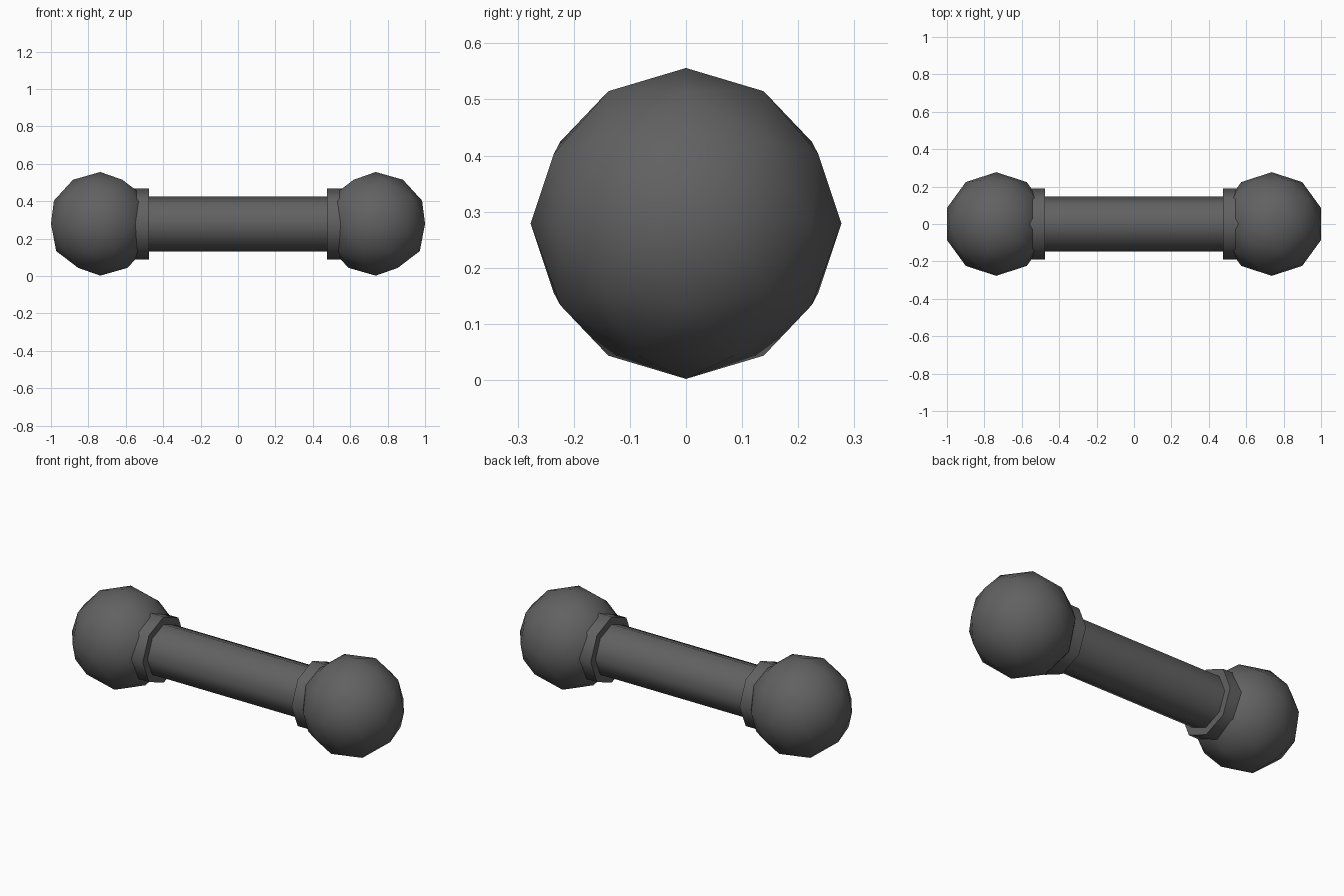
import bpy, math

if "Cube" in bpy.data.objects:
    bpy.data.objects.remove(bpy.data.objects["Cube"])

AXIS_Z = 0.279      # height of the bar axis

iron = bpy.data.materials.new("dark grey iron")
iron.diffuse_color = (0.12, 0.12, 0.12, 1)
iron.use_nodes = True
iron.node_tree.nodes["Principled BSDF"].inputs["Base Color"].default_value = iron.diffuse_color


def finish(obj, name, angle):
    obj.name = name
    obj.data.materials.append(iron)
    bpy.ops.object.shade_smooth_by_angle(angle=math.radians(angle))


def octagon_bar(name, x0, x1, radius):
    """Eight-sided cylinder along x, with a corner on top."""
    bpy.ops.mesh.primitive_cylinder_add(
        vertices=8, radius=radius, depth=abs(x1 - x0),
        location=((x0 + x1) / 2, 0, AXIS_Z), rotation=(0, math.pi / 2, 0))
    finish(bpy.context.object, name, 60)


# Handle
octagon_bar("handle", -0.5, 0.5, 0.147)

for side, label in ((1, "right"), (-1, "left")):
    # Collar between handle and weight
    octagon_bar(label + "_collar", side * 0.475, side * 0.57, 0.19)
    # Ball weight, turned so both ends mirror each other
    bpy.ops.mesh.primitive_ico_sphere_add(
        subdivisions=2, radius=0.277, location=(side * 0.7365, 0, AXIS_Z),
        rotation=(0, 0, 0 if side > 0 else math.pi))
    finish(bpy.context.object, label + "_ball_weight", 60)
